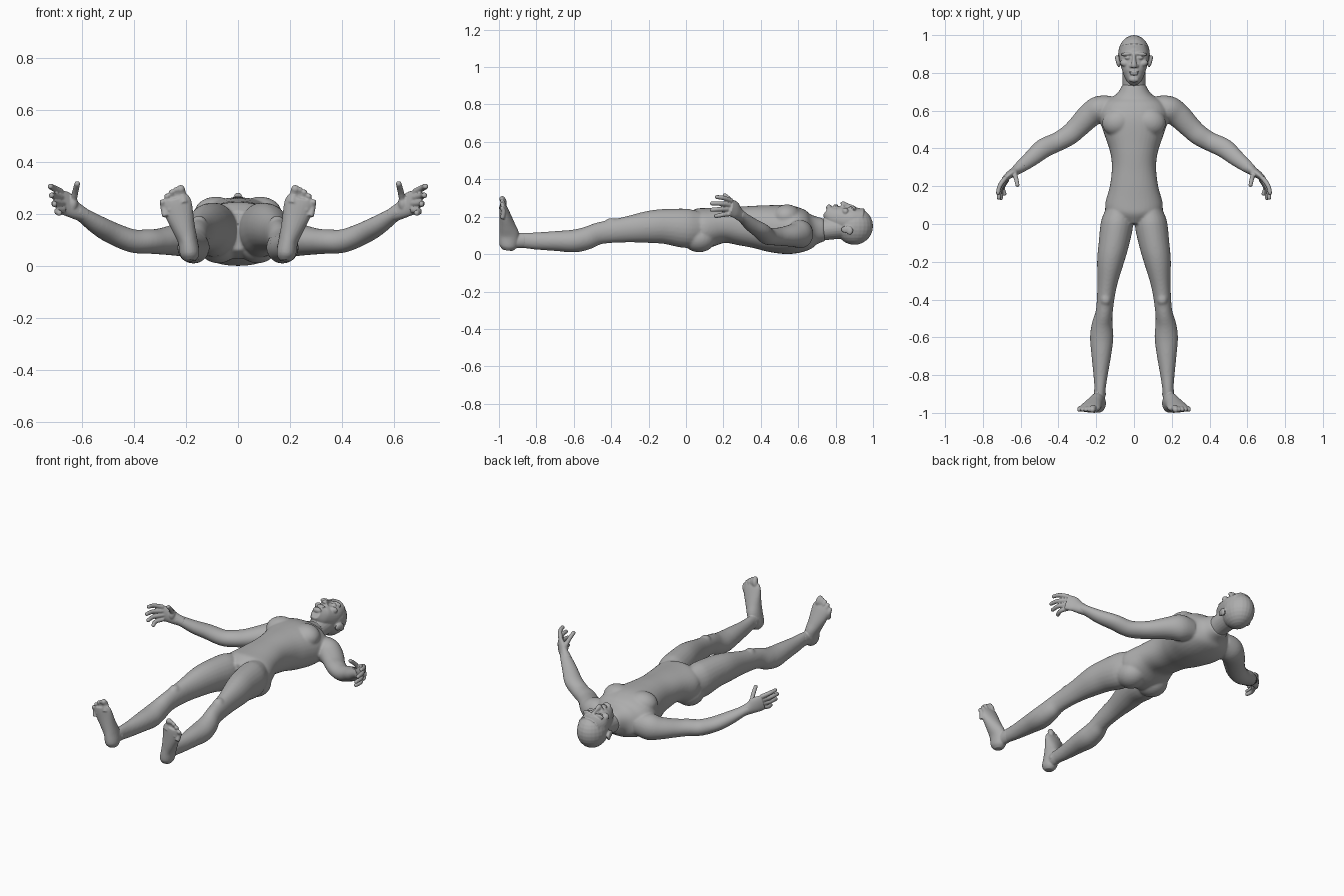
import bpy
import bmesh
import math
from mathutils import Vector, Matrix

cube = bpy.data.objects.get("Cube")
if cube:
    bpy.data.objects.remove(cube)

grey = (.42, .42, .42, 1)
skin = bpy.data.materials.new("grey skin")
skin.use_nodes = True
skin.diffuse_color = grey
skin.node_tree.nodes["Principled BSDF"].inputs["Base Color"].default_value = grey

UP = Vector((0, 0, 1))
BACKWARD = Vector((0, 1, 0))
SIDES = {"left": 1, "right": -1}


def smooth_rows(rows, steps=4):
    """Smooth curve through rows of numbers."""
    rows = [Vector(row) for row in rows]
    last = len(rows) - 1
    curve = []
    for i in range(last):
        before, start = rows[max(i - 1, 0)], rows[i]
        end, after = rows[i + 1], rows[min(i + 2, last)]
        slope_start, slope_end = (end - before) / 2, (after - start) / 2
        for k in range(steps):
            t = k / steps
            ease = t * t * (3 - 2 * t)
            curve.append(start.lerp(end, ease)
                         + slope_start * (t * (1 - t) ** 2)
                         - slope_end * (t * t * (1 - t)))
    return curve + [rows[last]]


def loft(bm, rows, up=UP, side=1, sides=24, power=1):
    """Closed tube through rows of (x, y, z, width radius, depth radius)."""
    points = smooth_rows(rows)
    centres = [Vector((p[0] * side, p[1], p[2])) for p in points]
    last = len(points) - 1
    rings = []
    for i, (centre, point) in enumerate(zip(centres, points)):
        along = centres[min(i + 1, last)] - centres[max(i - 1, 0)]
        across = along.cross(up).normalized()
        depth = across.cross(along).normalized()
        ring = []
        for k in range(sides):
            angle = math.tau * k / sides
            u, v = (math.copysign(abs(w) ** power, w) for w in (math.cos(angle), math.sin(angle)))
            ring.append(bm.verts.new(centre + across * (u * point[3]) + depth * (v * point[4])))
        rings.append(ring)
    for ring, following in zip(rings, rings[1:]):
        for k in range(sides):
            j = (k + 1) % sides
            bm.faces.new((ring[k], ring[j], following[j], following[k]))
    bm.faces.new(rings[0][::-1])
    bm.faces.new(rings[last])


def ball(bm, centre, radii, side=1, turn=0):
    """Ellipsoid used to swell the form."""
    x, y, z = centre
    matrix = (Matrix.Translation((x * side, y, z)) @ Matrix.Rotation(turn * side, 4, 'Z')
              @ Matrix.Diagonal((*radii, 1)))
    bmesh.ops.create_uvsphere(bm, u_segments=24, v_segments=14, radius=1, matrix=matrix)


def digit(bm, joints, radius, up, side):
    """Finger or toe, tapering to a rounded tip."""
    radii = [radius * (1.2 - .1 * i) for i in range(len(joints))]
    loft(bm, [(*joint, r, r) for joint, r in zip(joints, radii)], up, side, sides=14)
    ball(bm, joints[-1], [radii[-1]] * 3, side)


def finish(bm, name, voxel, rounds):
    """Fuse the pieces into one smooth skin."""
    bmesh.ops.recalc_face_normals(bm, faces=bm.faces)
    mesh = bpy.data.meshes.new(name)
    bm.to_mesh(mesh)
    bm.free()
    mesh.materials.append(skin)
    obj = bpy.data.objects.new(name, mesh)
    bpy.context.scene.collection.objects.link(obj)
    fuse = obj.modifiers.new("fuse", 'REMESH')
    fuse.mode = 'VOXEL'
    fuse.voxel_size = voxel
    fuse.use_smooth_shade = True
    soften = obj.modifiers.new("soften", 'SMOOTH')
    soften.factor = .5
    soften.iterations = rounds


# Trunk profile: y, half width, back height, front height
trunk = [(0, .05, .06, .21), (.05, .13, .03, .24), (.1, .153, .03, .247), (.2, .128, .06, .25),
         (.3, .117, .045, .255), (.38, .126, .03, .26), (.46, .152, .01, .263), (.54, .178, 0, .262),
         (.6, .18, .004, .248), (.65, .15, .02, .228), (.69, .09, .05, .205), (.74, .06, .07, .19)]
arm = [(.11, .63, .11, .05, .06), (.18, .61, .107, .07, .076), (.235, .575, .1, .066, .062),
       (.3, .51, .094, .058, .05), (.345, .47, .094, .055, .047), (.405, .435, .096, .051, .045),
       (.48, .4, .125, .052, .042), (.54, .35, .158, .044, .037), (.6, .303, .198, .033, .028),
       (.63, .28, .215, .026, .03)]
leg = [(.08, .07, .14, .07, .09), (.09, 0, .138, .086, .105), (.108, -.11, .148, .08, .094),
       (.125, -.2, .145, .071, .086), (.143, -.33, .13, .051, .068), (.157, -.46, .112, .045, .059),
       (.168, -.53, .085, .055, .061), (.171, -.6, .07, .062, .061), (.173, -.69, .07, .053, .054),
       (.177, -.8, .07, .038, .046), (.18, -.88, .074, .029, .041), (.182, -.94, .07, .028, .04)]
body = bmesh.new()
loft(body, [(0, y, (back + front) / 2, width, (front - back) / 2) for y, width, back, front in trunk],
     sides=36, power=.9)
for side in SIDES.values():
    loft(body, arm, side=side)
    loft(body, leg, side=side)
    # Buttock, chest muscle, kneecap, ankle bone, collar
    ball(body, (.075, .07, .085), (.08, .09, .075), side)
    ball(body, (.085, .54, .2), (.085, .075, .066), side, turn=-.3)
    ball(body, (.15, -.4, .165), (.03, .035, .028), side)
    ball(body, (.18, -.9, .07), (.034, .02, .02), side)
    ball(body, (.05, .665, .165), (.08, .02, .035), side, turn=-.3)
finish(body, "body", voxel=.0065, rounds=8)

# Head: skull, jaw and face, neck, nose
head = bmesh.new()
ball(head, (0, .9, .15), (.084, .1, .1))
loft(head, [(0, .75, .232, .026, .028), (0, .775, .213, .046, .048), (0, .8, .2, .058, .06),
            (0, .85, .185, .073, .068), (0, .89, .18, .078, .068), (0, .94, .17, .07, .075)],
     sides=32, power=.9)
loft(head, [(0, .69, .127, .066, .066), (0, .74, .132, .06, .058), (0, .86, .145, .065, .06)])
loft(head, [(0, .9, .248, .01, .01), (0, .87, .256, .01, .013), (0, .84, .264, .016, .018),
            (0, .83, .262, .016, .012)], sides=16)
# Upper lip, lower lip, chin
ball(head, (0, .806, .258), (.027, .006, .01))
ball(head, (0, .795, .258), (.023, .007, .008))
ball(head, (0, .765, .248), (.027, .016, .017))
for side in SIDES.values():
    # Brow, eye, cheekbone, nostril
    ball(head, (.036, .9, .242), (.034, .01, .016), side, turn=-.1)
    ball(head, (.033, .88, .243), (.016, .01, .012), side)
    ball(head, (.048, .85, .228), (.027, .018, .02), side, turn=.3)
    ball(head, (.015, .836, .254), (.01, .01, .01), side)
    # Ear and its rim
    ball(head, (.086, .86, .132), (.01, .032, .02), side, turn=-.25)
    ball(head, (.09, .875, .125), (.01, .018, .022), side, turn=-.25)
finish(head, "head", voxel=.004, rounds=3)

# Hands, with the fingers curling toward the feet
palm = [(.59, .308, .194, .032, .027), (.63, .28, .216, .024, .035), (.66, .26, .238, .02, .046),
        (.688, .236, .25, .014, .044)]
thumb = [(.635, .275, .235), (.625, .243, .283), (.617, .207, .315)]
first_finger = [(.68, .245, .284), (.71, .203, .3), (.72, .165, .305)]
last_finger = [(.67, .238, .216), (.694, .195, .21), (.686, .16, .203)]
for label, side in SIDES.items():
    hand = bmesh.new()
    loft(hand, palm, side=side)
    digit(hand, thumb, .011, UP, side)
    ball(hand, (.634, .268, .24), (.02, .022, .032), side)
    for i in range(4):
        # The middle fingers reach further than the outer two
        reach = Vector((.004, -.014, 0)) * math.sin(math.pi * i / 3)
        joints = [Vector(a).lerp(Vector(b), i / 3) + reach * k
                  for k, (a, b) in enumerate(zip(first_finger, last_finger))]
        digit(hand, joints, .011, UP, side)
    finish(hand, label + "_hand", voxel=.004, rounds=2)

# Feet, soles toward the front
foot_rows = [(.183, -.953, .02, .022, .026), (.185, -.95, .045, .037, .048), (.194, -.945, .1, .038, .053),
             (.21, -.955, .15, .045, .043), (.225, -.966, .2, .054, .032), (.235, -.975, .24, .057, .023),
             (.24, -.98, .262, .05, .016)]
for label, side in SIDES.items():
    foot = bmesh.new()
    loft(foot, foot_rows, BACKWARD, side)
    loft(foot, [(.18, -.86, .074, .03, .04), (.184, -.95, .07, .03, .04)], UP, side)
    for i in range(5):
        # Toe tips fall away from the big toe in an arc
        t = i / 4
        tip = Vector((.22 + .07 * t, -.983, .295 - .05 * t * t))
        joints = [tip - Vector((.012, 0, .055)), tip - Vector((.004, -.008, .02)), tip]
        digit(foot, joints, .011 if i else .016, BACKWARD, side)
    finish(foot, label + "_foot", voxel=.004, rounds=3)
